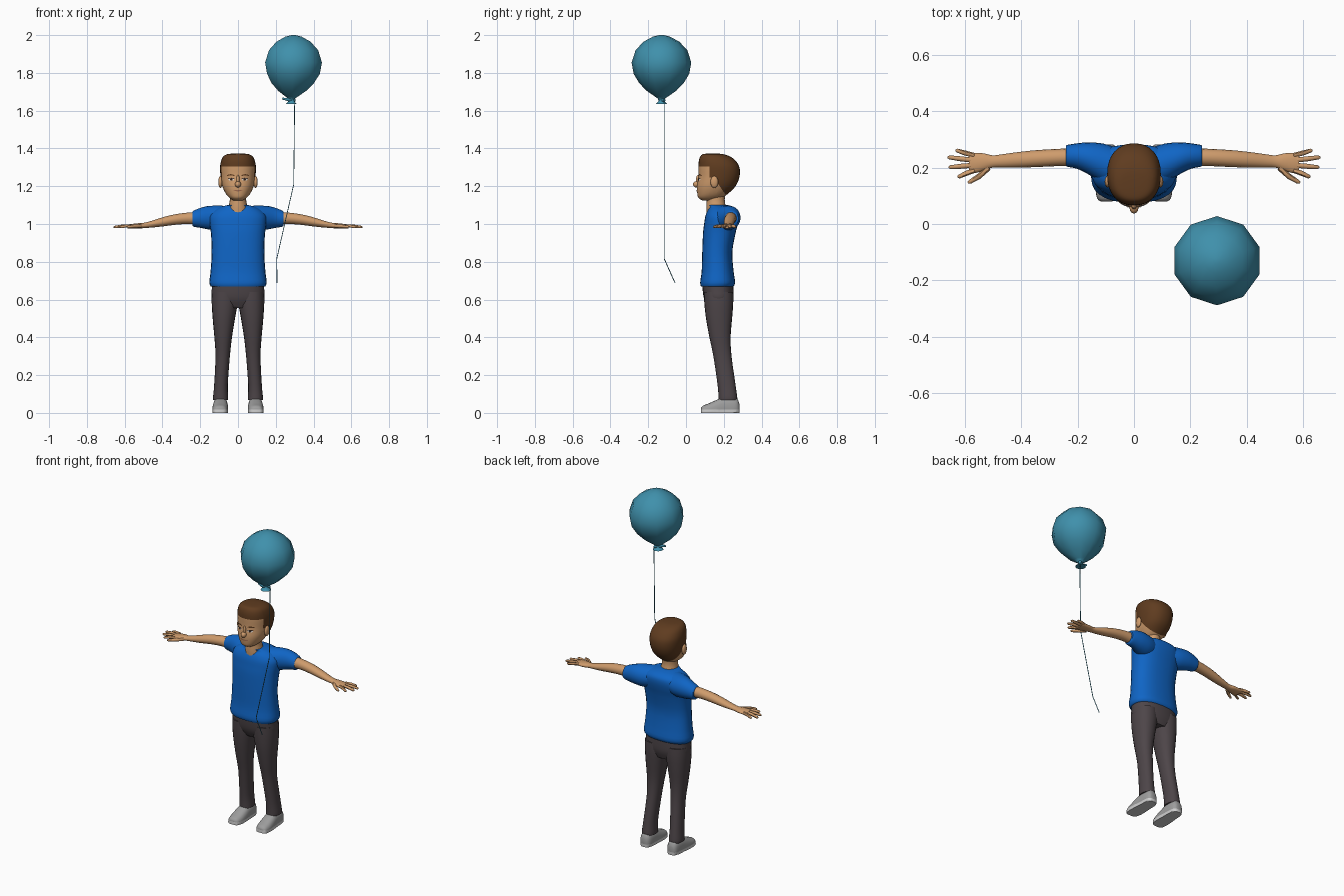
import bpy, bmesh, math
from mathutils import Vector
from mathutils.bvhtree import BVHTree

if "Cube" in bpy.data.objects:
    bpy.data.objects.remove(bpy.data.objects["Cube"])


def mat(name, r, g, b):
    m = bpy.data.materials.new(name)
    m.diffuse_color = (r, g, b, 1)
    m.use_nodes = True
    m.node_tree.nodes["Principled BSDF"].inputs["Base Color"].default_value = m.diffuse_color
    return m


SKIN = mat("skin", 0.62, 0.33, 0.15)
HAIR = mat("brown hair", 0.115, 0.045, 0.014)
SHIRT = mat("blue shirt", 0.005, 0.13, 0.56)
PANTS = mat("charcoal pants", 0.075, 0.06, 0.066)
SHOE = mat("grey shoe", 0.34, 0.34, 0.34)
SOLE = mat("light sole", 0.62, 0.62, 0.62)
TEAL = mat("teal balloon", 0.05, 0.28, 0.41)
DARK = mat("dark brown", 0.03, 0.015, 0.01)
WHITE = mat("eye white", 0.7, 0.68, 0.64)
LIPS = mat("lips", 0.36, 0.15, 0.08)


def finish(name, bm, mats, mirror=False, angle=60):
    bmesh.ops.recalc_face_normals(bm, faces=bm.faces)
    me = bpy.data.meshes.new(name)
    bm.to_mesh(me)
    bm.free()
    ob = bpy.data.objects.new(name, me)
    bpy.context.collection.objects.link(ob)
    for m in mats:
        me.materials.append(m)
    if mirror:
        ob.modifiers.new("mirror", 'MIRROR').use_mirror_merge = False
    bpy.ops.object.select_all(action='DESELECT')
    ob.select_set(True)
    bpy.context.view_layer.objects.active = ob
    bpy.ops.object.shade_smooth_by_angle(angle=math.radians(angle))
    return ob


def refine(rings, k):
    """Catmull-Rom interpolation between cross-sections."""
    out = []
    for i in range(len(rings) - 1):
        p = [rings[max(0, min(len(rings) - 1, i + d))] for d in (-1, 0, 1, 2)]
        for s in range(k):
            t = s / k
            out.append([0.5 * (2 * b + (c - a) * t + (2 * a - 5 * b + 4 * c - d) * t * t
                               + (3 * b - a - 3 * c + d) * t ** 3) for a, b, c, d in zip(*p)])
    return out + [rings[-1]]


def loft(name, axis, rings, mats, n=20, k=3, power=2.0, mirror=False,
         cuts=(), rule=None, floor=False, angle=60):
    """Rings are (position, a0, a1, b0, b1): extents along the other two axes."""
    bm = bmesh.new()
    loops = []
    for t, a0, a1, b0, b1 in refine(rings, k):
        loop = []
        for i in range(n):
            w = 2 * math.pi * i / n + math.pi / 2
            c, s = math.cos(w), math.sin(w)
            a = (a0 + a1) / 2 + (a1 - a0) / 2 * math.copysign(abs(c) ** (2 / power), c)
            b = (b0 + b1) / 2 + (b1 - b0) / 2 * math.copysign(abs(s) ** (2 / power), s)
            co = {'x': (t, a, b), 'y': (a, t, b), 'z': (a, b, t)}[axis]
            if floor:
                co = (co[0], co[1], max(0, co[2]))
            loop.append(bm.verts.new(co))
        loops.append(loop)
    for p, q in zip(loops, loops[1:]):
        for i in range(n):
            j = (i + 1) % n
            bm.faces.new((p[i], p[j], q[j], q[i]))
    bm.faces.new(loops[0])
    bm.faces.new(loops[-1])
    for co, no in cuts:
        bmesh.ops.bisect_plane(bm, geom=bm.verts[:] + bm.edges[:] + bm.faces[:],
                               plane_co=co, plane_no=no)
    if rule:
        for f in bm.faces:
            f.material_index = rule(f.calc_center_median())
    return finish(name, bm, mats, mirror, angle)


def ellipsoid(name, co, size, m, mirror=False):
    bm = bmesh.new()
    bmesh.ops.create_uvsphere(bm, u_segments=12, v_segments=8, radius=1)
    for v in bm.verts:
        v.co = Vector(co) + Vector(size) * v.co
    return finish(name, bm, [m], mirror)


def tubes(name, paths, m, bevel, mirror=False):
    """Round tubes along lists of (x, y, z, radius factor)."""
    cu = bpy.data.curves.new(name, 'CURVE')
    cu.dimensions = '3D'
    cu.bevel_depth = bevel
    cu.bevel_resolution = 1
    cu.use_fill_caps = True
    for path in paths:
        sp = cu.splines.new('POLY')
        sp.points.add(len(path) - 1)
        for p, (x, y, z, r) in zip(sp.points, path):
            p.co = (x, y, z, 1)
            p.radius = r
    cu.materials.append(m)
    ob = bpy.data.objects.new(name, cu)
    bpy.context.collection.objects.link(ob)
    bpy.ops.object.select_all(action='DESELECT')
    ob.select_set(True)
    bpy.context.view_layer.objects.active = ob
    bpy.ops.object.convert(target='MESH')
    ob = bpy.context.object
    if mirror:
        ob.modifiers.new("mirror", 'MIRROR').use_mirror_merge = False
    bpy.ops.object.shade_smooth_by_angle(angle=math.radians(60))


# Head with hair coloured above the hairline
def is_hair(c):
    nape = (c.y - 0.165) * 0.08 + (c.z - 1.22) * 0.055 > 0
    return int(c.z > 1.305 or (c.y > 0.125 and c.z > 1.245) or (c.y > 0.165 and nape))


head = loft("head", 'z', [
    (1.125, -.025, .025, .085, .16), (1.138, -.045, .045, .066, .19),
    (1.16, -.064, .064, .060, .222), (1.2, -.083, .083, .058, .262),
    (1.25, -.092, .092, .066, .283), (1.3, -.095, .095, .066, .283),
    (1.335, -.089, .089, .068, .262), (1.358, -.077, .077, .076, .232),
    (1.37, -.055, .055, .09, .195), (1.373, -.02, .02, .12, .16)],
    [SKIN, HAIR], n=32, k=4, power=2.25, rule=is_hair,
    cuts=[((0, 0, 1.305), (0, 0, 1)), ((0, 0, 1.245), (0, 0, 1)), ((0, .125, 0), (0, 1, 0)),
          ((0, .165, 0), (0, 1, 0)), ((0, .165, 1.22), (0, .08, .055))])
ellipsoid("ear", (.093, .15, 1.222), (.011, .021, .032), SKIN, True)
ellipsoid("nose", (0, .057, 1.21), (.016, .02, .017), SKIN)
ellipsoid("nose_bridge", (0, .064, 1.232), (.009, .012, .028), SKIN)
loft("neck", 'z', [(1.05, -.06, .06, .11, .23), (1.09, -.05, .05, .108, .212),
                   (1.13, -.043, .043, .11, .205), (1.17, -.045, .045, .11, .21)], [SKIN])

# Painted face details draped on the head
bvh = BVHTree.FromObject(head, bpy.context.evaluated_depsgraph_get())


def face_patch(name, x, z, rx, rz, m, lift, mirror=True, bend=0):
    bm = bmesh.new()
    bmesh.ops.create_circle(bm, cap_ends=True, cap_tris=True, segments=14, radius=1)
    for v in bm.verts:
        px, pz = x + v.co.x * rx, z + v.co.y * rz + bend * v.co.x ** 2
        hit = bvh.ray_cast(Vector((px, -1, pz)), Vector((0, 1, 0)))[0]
        v.co = (px, hit.y - lift, pz)
    finish(name, bm, [m], mirror)


face_patch("eye_white", .036, 1.236, .015, .007, WHITE, .002)
face_patch("iris", .035, 1.236, .007, .007, DARK, .0035)
face_patch("eyelid_line", .036, 1.2425, .017, .0025, DARK, .004, bend=-.003)
face_patch("eyebrow", .038, 1.26, .021, .004, HAIR, .002, bend=-.004)
face_patch("mouth", 0, 1.176, .026, .0035, LIPS, .002, False, .004)

# Shirt body and sleeves
loft("shirt_body", 'z', [
    (.668, -.143, .143, .08, .25), (.69, -.152, .152, .075, .26),
    (.75, -.145, .145, .083, .252), (.85, -.139, .139, .086, .245),
    (.95, -.143, .143, .09, .262), (1.0, -.15, .15, .096, .275),
    (1.04, -.15, .15, .102, .282), (1.07, -.128, .128, .113, .278),
    (1.09, -.092, .092, .125, .255), (1.1, -.055, .055, .115, .222)],
    [SHIRT], n=28, power=2.4)
loft("sleeve", 'x', [
    (.06, .125, .27, .97, 1.096), (.11, .145, .285, .965, 1.097),
    (.16, .175, .289, .972, 1.095), (.2, .195, .286, .98, 1.085),
    (.232, .202, .281, .985, 1.072), (.241, .205, .278, .99, 1.066)],
    [SHIRT], mirror=True)

# Arms and hands
loft("arm", 'x', [
    (.2, .205, .27, .995, 1.064), (.27, .205, .266, 1.0, 1.06),
    (.34, .202, .262, .995, 1.05), (.4, .2, .256, .987, 1.035),
    (.46, .2, .248, .981, 1.016), (.5, .2, .243, .978, 1.006),
    (.53, .19, .25, .976, 1.004), (.565, .18, .252, .976, 1.0),
    (.585, .184, .25, .977, .997)], [SKIN], n=16, mirror=True)
tips = [(.632, .26), (.66, .236), (.656, .201), (.625, .168)]
bases = [(.565, .243), (.57, .226), (.57, .208), (.565, .19)]
fingers = [[(bx, by, .99, 1), ((bx + tx) / 2, (by + ty) / 2, .989, 1),
            (tx - .006, ty, .984, .8), (tx, ty, .983, .35)]
           for (bx, by), (tx, ty) in zip(bases, tips)]
fingers.append([(.515, .2, .99, 1.2), (.55, .168, .988, 1.1), (.58, .15, .985, .85), (.588, .146, .984, .4)])
tubes("fingers", fingers, SKIN, .0088, True)

# Trousers
loft("pants_hips", 'z', [(.555, -.1, .1, .12, .235), (.6, -.138, .138, .097, .25),
                         (.65, -.139, .139, .088, .252), (.7, -.138, .138, .085, .25)],
     [PANTS], n=24, power=2.4)
loft("pants_leg", 'z', [
    (.068, .052, .131, .172, .271), (.085, .052, .132, .172, .271),
    (.15, .054, .126, .167, .262), (.3, .043, .119, .145, .241),
    (.4, .032, .125, .124, .236), (.5, .016, .134, .106, .244),
    (.58, .002, .139, .097, .25), (.64, .002, .138, .094, .25)],
    [PANTS], mirror=True, power=2.2)

# Shoes with lighter soles
loft("shoe", 'y', [
    (.08, .078, .118, -.01, .026), (.09, .062, .13, -.025, .038),
    (.12, .053, .136, -.035, .05), (.16, .052, .135, -.035, .068),
    (.2, .054, .131, -.035, .084), (.25, .056, .128, -.035, .085),
    (.272, .063, .122, -.025, .075), (.282, .075, .112, -.01, .05)],
    [SHOE, SOLE], power=2.6, mirror=True, floor=True, angle=50,
    cuts=[((0, 0, .018), (0, 0, 1))], rule=lambda c: int(c.z < .018))

# Ten-sided balloon with knot and string
profile = [(2.0, .012), (1.992, .045), (1.965, .095), (1.92, .137), (1.855, .158), (1.795, .147),
           (1.745, .117), (1.705, .078), (1.675, .035), (1.66, .013), (1.652, .014), (1.636, .03)]
loft("balloon", 'z', [
    (z, x - r, x + r, -.13 - r, -.13 + r) for z, r in profile
    for x in [.294 - .012 * max(0, 1.8 - z) / .16]], [TEAL], n=10, k=1, angle=75)
tubes("balloon_knot", [[(.235, -.135, 1.664, .6), (.26, -.14, 1.66, 1), (.282, -.13, 1.656, 1.6),
                        (.3, -.115, 1.655, 1)]], TEAL, .009)
tubes("string", [[(.3, -.115, 1.655, 1), (.295, -.115, 1.21, 1),
                  (.205, -.115, .815, 1), (.207, -.058, .688, 1)]], TEAL, .0022)
